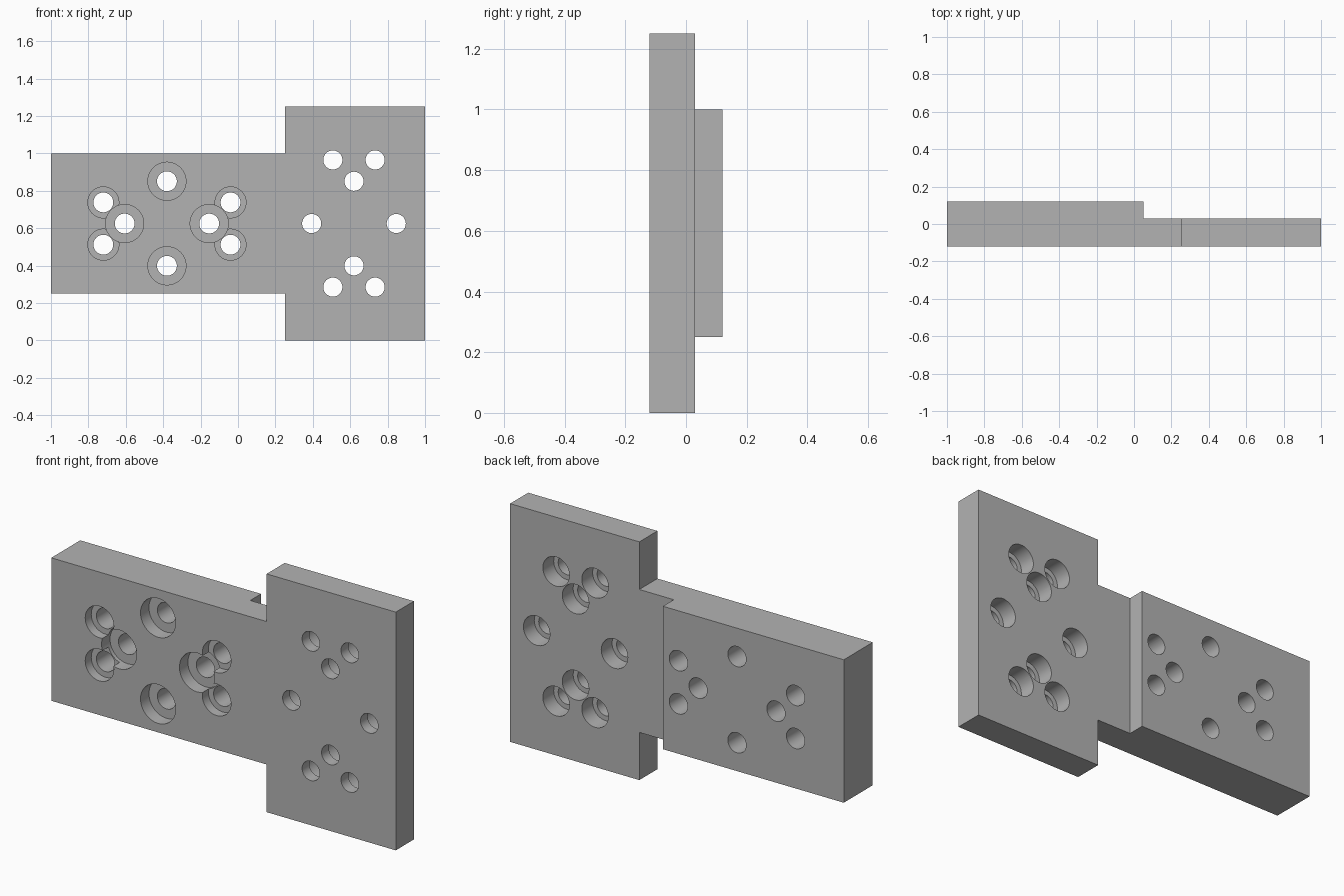
import bpy, bmesh, math
from mathutils import Matrix, Vector

if "Cube" in bpy.data.objects:
    bpy.data.objects.remove(bpy.data.objects["Cube"])

FRONT, STEP, BACK = -0.12, 0.03, 0.12
MID_Z = 0.625

grey = bpy.data.materials.new("plain grey")
grey.use_nodes = True
colour = (0.45, 0.45, 0.45, 1)
grey.diffuse_color = colour
grey.node_tree.nodes["Principled BSDF"].inputs["Base Color"].default_value = colour


def make_object(name, bm):
    bmesh.ops.recalc_face_normals(bm, faces=bm.faces)
    mesh = bpy.data.meshes.new(name)
    bm.to_mesh(mesh)
    bm.free()
    mesh.materials.append(grey)
    obj = bpy.data.objects.new(name, mesh)
    bpy.context.collection.objects.link(obj)
    return obj


def box(name, low, high):
    low, high = Vector(low), Vector(high)
    bm = bmesh.new()
    bmesh.ops.create_cube(bm, size=1, matrix=Matrix.Translation((low + high) / 2)
                          @ Matrix.Diagonal((*(high - low), 1)))
    return make_object(name, bm)


def bore(x, z, radius, y0, y1):
    bm = bmesh.new()
    bmesh.ops.create_cone(bm, cap_ends=True, segments=48, radius1=radius, radius2=radius,
                          depth=y1 - y0, matrix=Matrix.Translation((x, (y0 + y1) / 2, z))
                          @ Matrix.Rotation(math.pi / 2, 4, "X"))
    return make_object("bore_cutter", bm)


def cut(target, cutter):
    mod = target.modifiers.new("cut", "BOOLEAN")
    mod.operation, mod.solver, mod.object = "DIFFERENCE", "EXACT", cutter
    bpy.context.view_layer.objects.active = target
    bpy.ops.object.modifier_apply(modifier=mod.name)
    bpy.data.objects.remove(cutter)


# Stepped bar: thick on one side, thin on the other
bm = bmesh.new()
profile = [(-1, FRONT), (1, FRONT), (1, STEP), (0.05, STEP), (0.05, BACK), (-1, BACK)]
face = bm.faces.new([bm.verts.new((x, y, 0)) for x, y in profile])
extruded = bmesh.ops.extrude_face_region(bm, geom=[face])
bmesh.ops.translate(bm, vec=(0, 0, 1.25),
                    verts=[v for v in extruded["geom"] if isinstance(v, bmesh.types.BMVert)])
plate = make_object("mounting_plate", bm)

# Narrow the arm above and below, leaving the tall end
cut(plate, box("notch_cutter", (-1.5, -1, 1), (0.25, 1, 2)))
cut(plate, box("notch_cutter", (-1.5, -1, -1), (0.25, 1, 0.25)))

# Bolt pattern: four holes on a cross and four outer holes in pairs
cross = [(0.226, 0), (-0.226, 0), (0, 0.226), (0, -0.226)]
pairs = [(sx * 0.34, sz * 0.113) for sx in (-1, 1) for sz in (-1, 1)]

# Arm holes, counterbored from the front
for group, radius, depth in ((cross, 0.102, 0.07), (pairs, 0.083, 0.05)):
    for dx, dz in group:
        x, z = dx - 0.38, MID_Z + dz
        cut(plate, bore(x, z, 0.053, -0.5, 0.5))
        cut(plate, bore(x, z, radius, -0.5, FRONT + depth))

# Tall end holes, pattern turned a quarter, counterbored from the back
for dx, dz in cross + pairs:
    x, z = 0.62 + dz, MID_Z + dx
    cut(plate, bore(x, z, 0.051, -0.5, 0.5))
    cut(plate, bore(x, z, 0.077, STEP - 0.09, 0.5))

# Smooth bore walls, sharp edges elsewhere
bpy.ops.object.select_all(action="DESELECT")
plate.select_set(True)
bpy.context.view_layer.objects.active = plate
bpy.ops.object.shade_smooth_by_angle(angle=math.radians(30))
